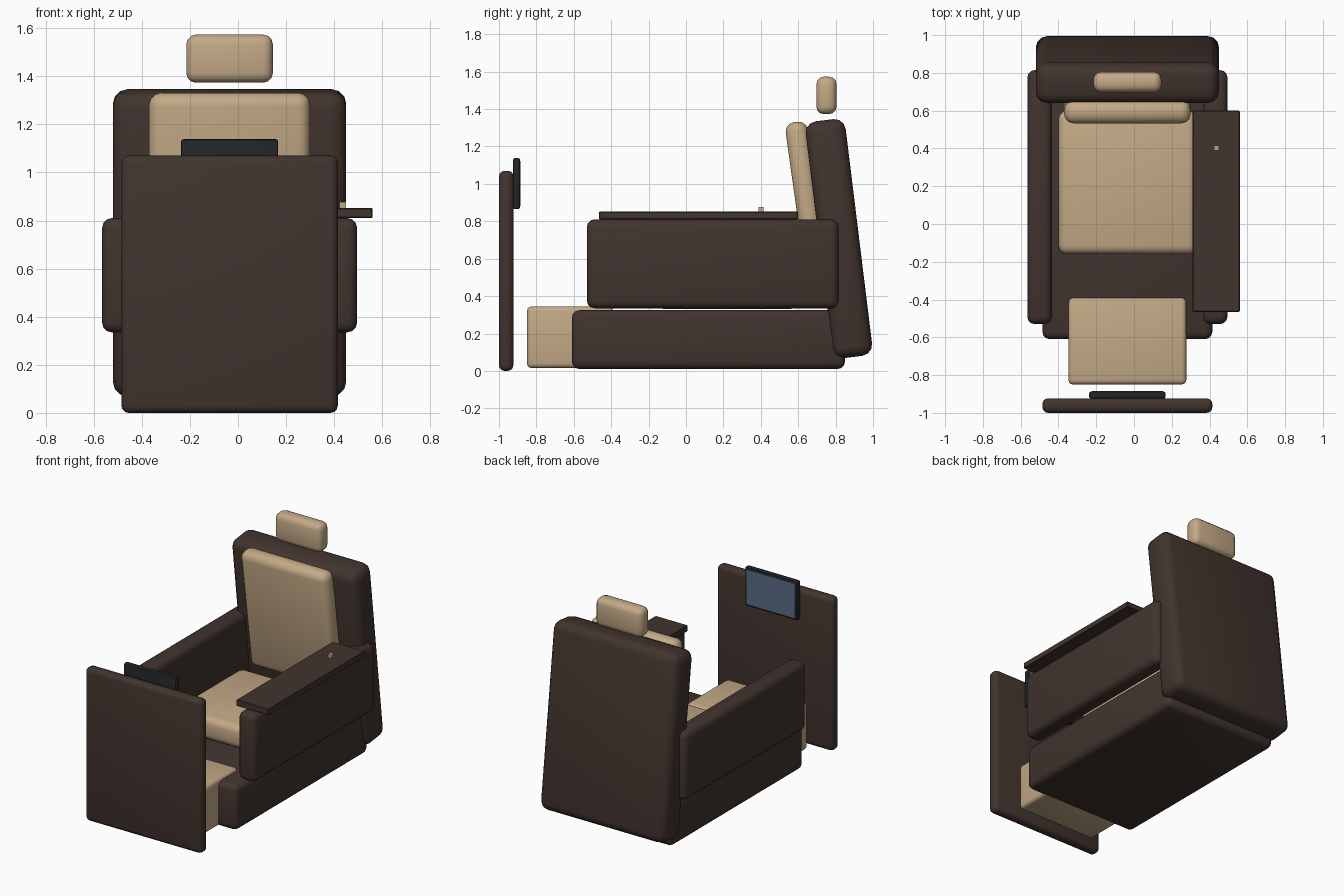
import bpy
import math
from mathutils import Matrix, Vector

cube = bpy.data.objects.get("Cube")
if cube:
    bpy.data.objects.remove(cube, do_unlink=True)


def material(name, rgb):
    m = bpy.data.materials.new(name)
    m.use_nodes = True
    colour = (*rgb, 1)
    m.diffuse_color = colour
    node = m.node_tree.nodes["Principled BSDF"]
    node.inputs["Base Color"].default_value = colour
    node.inputs["Roughness"].default_value = 0.7
    return m


BROWN = material("dark brown leather", (0.053, 0.034, 0.027))
CREAM = material("cream upholstery", (0.55, 0.40, 0.24))
BLACK = material("black plastic", (0.016, 0.018, 0.021))
BLUE = material("blue screen", (0.10, 0.15, 0.24))


def box(name, x, y, z, mat, bevel=0.0, segments=3, tilt=0.0):
    """Rounded box spanning the x, y, z ranges, leaned back by tilt degrees."""
    spans = (x, y, z)
    centre = Vector([(a + b) / 2 for a, b in spans])
    size = [b - a for a, b in spans]
    bpy.ops.mesh.primitive_cube_add(size=1, location=centre)
    ob = bpy.context.object
    ob.name = name
    ob.data.transform(Matrix.Diagonal((*size, 1)))
    ob.data.materials.append(mat)
    ob.rotation_euler.x = math.radians(tilt)
    if bevel:
        mod = ob.modifiers.new("rounding", "BEVEL")
        mod.width = bevel
        mod.segments = segments
        bpy.ops.object.modifier_apply(modifier=mod.name)
        bpy.ops.object.shade_smooth_by_angle(angle=math.radians(35))
    return ob


MID = -0.035  # centre line of the seat


def centred(half):
    return (MID - half, MID + half)


# Seat base, cushion and footrest
box("seat_base", centred(0.45), (-0.61, 0.85), (0.01, 0.325), BROWN, 0.04)
box("seat_cushion", centred(0.365), (-0.16, 0.60), (0.33, 0.49), CREAM, 0.045)
box("footrest", centred(0.312), (-0.85, -0.39), (0.015, 0.345), CREAM, 0.025)

# Armrests on both sides
for side, label in ((-1, "right"), (1, "left")):
    x = sorted((MID + side * 0.40, MID + side * 0.53))
    box(label + "_armrest", x, (-0.53, 0.815), (0.335, 0.81), BROWN, 0.04)

# Leaning back shell with its cushion, and the headrest
box("back_shell", centred(0.485), (0.71, 0.925), (0.07, 1.345), BROWN, 0.06,
    tilt=7)
box("back_cushion", centred(0.335), (0.585, 0.705), (0.48, 1.335), CREAM, 0.05,
    tilt=8)
box("headrest", centred(0.18), (0.697, 0.805), (1.373, 1.573), CREAM, 0.04)

# Side table with its button
box("side_table", (0.31, 0.56), (-0.465, 0.60), (0.81, 0.852), BROWN, 0.004, 1)
box("table_button", (0.423, 0.45), (0.388, 0.415), (0.852, 0.876), CREAM)

# Front partition with the display on its inner side
box("partition", centred(0.45), (-1.0, -0.923), (0.0, 1.07), BROWN, 0.03)
box("display_frame", centred(0.202), (-0.925, -0.887), (0.865, 1.138), BLACK,
    0.01, 2)
box("display_screen", centred(0.188), (-0.889, -0.884), (0.882, 1.122), BLUE)
